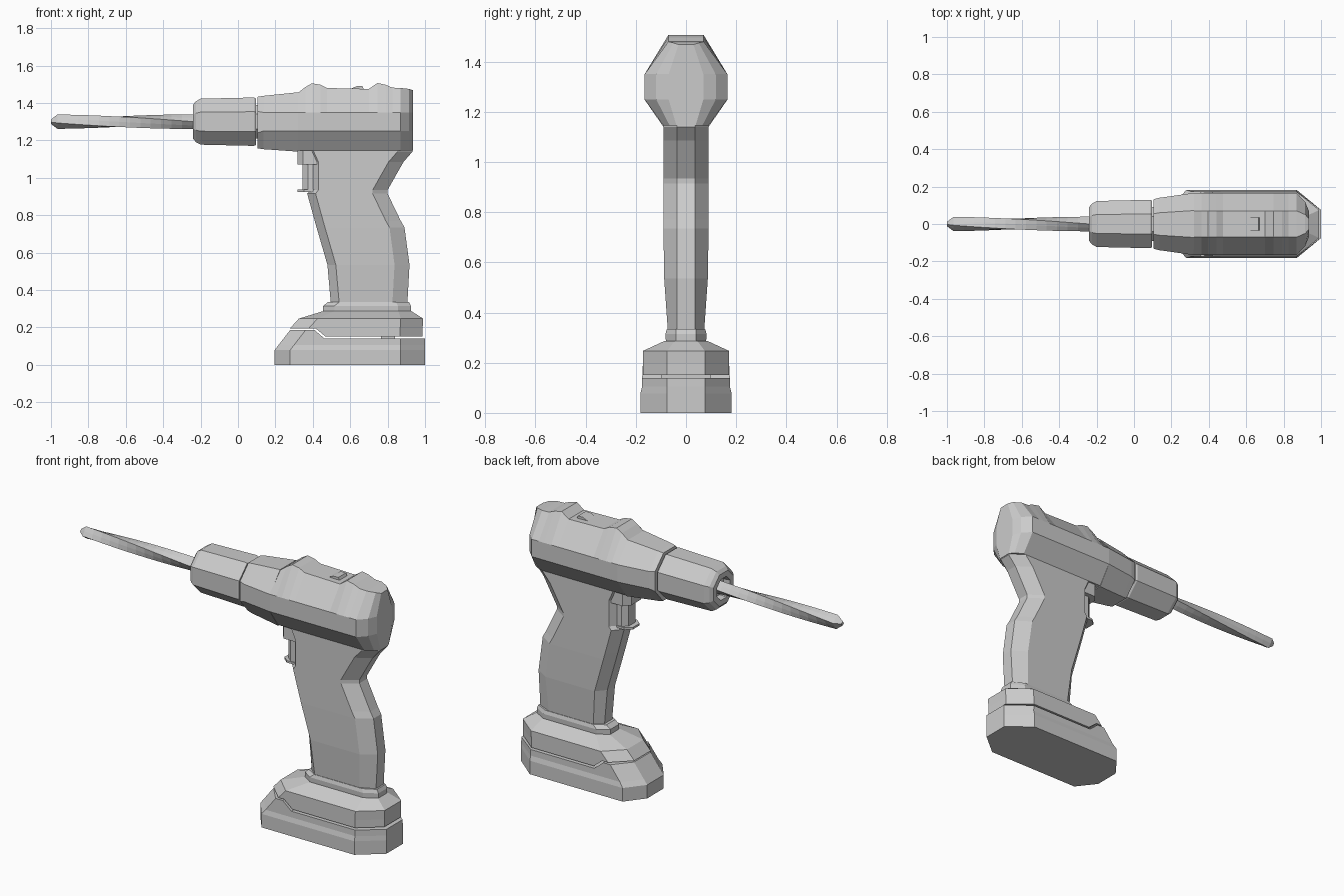
import bpy, bmesh
from math import cos, sin, pi, radians


def loft(name, rings):
    """Skin a list of equal-length 3D rings and cap both ends."""
    bm = bmesh.new()
    rows = [[bm.verts.new(p) for p in ring] for ring in rings]
    n = len(rows[0])
    for a, b in zip(rows, rows[1:]):
        for i in range(n):
            j = (i + 1) % n
            bm.faces.new((a[i], a[j], b[j], b[i]))
    bm.faces.new(rows[0])
    bm.faces.new(rows[-1][::-1])
    bmesh.ops.recalc_face_normals(bm, faces=bm.faces)
    me = bpy.data.meshes.new(name)
    bm.to_mesh(me)
    bm.free()
    ob = bpy.data.objects.new(name, me)
    bpy.context.collection.objects.link(ob)
    return ob


def plan(z, xf, xb, w, cf, cb, yf, yb):
    """Horizontal octagon: chamfered front (cf, yf) and back (cb, yb)."""
    half = [(xf, yf), (xf + cf, w), (xb - cb, w), (xb, yb)]
    return [(x, y, z) for x, y in half] + [(x, -y, z) for x, y in half[::-1]]


def section(x, top, bot, wt, wm, wb, z1=1.35, z2=1.25):
    """Upright octagon across the motor axis."""
    half = [(wt, top), (wm, z1), (wm, z2), (wb, bot)]
    return [(x, y, z) for y, z in half] + [(x, -y, z) for y, z in half[::-1]]


def prism(name, profile, w):
    """Side profile (x, z) extruded to both sides by w."""
    return loft(name, [[(x, y, z) for x, z in profile] for y in (-w, w)])


def ngon(x, radii, turn):
    n = len(radii)
    return [(x, r * cos(turn + 2 * pi * i / n), 1.3 + r * sin(turn + 2 * pi * i / n))
            for i, r in enumerate(radii)]


def cut(ob, profile):
    cutter = prism("cutter", profile, 0.4)
    cutter.hide_render = True
    mod = ob.modifiers.new("cut", "BOOLEAN")
    mod.operation, mod.solver, mod.object = "DIFFERENCE", "EXACT", cutter
    bpy.context.view_layer.objects.active = ob
    bpy.ops.object.modifier_apply(modifier=mod.name)
    bpy.data.objects.remove(cutter)


# Motor housing: top line with two humps, narrowing at the back
crest = [(0.315, 1.45, 1), (0.36, 1.485, 1), (0.395, 1.505, 1), (0.44, 1.498, 1),
         (0.475, 1.48, 1), (0.70, 1.475, 1), (0.745, 1.507, 1), (0.79, 1.497, 1),
         (0.825, 1.482, 1), (0.87, 1.48, 1), (0.915, 1.475, 0.72), (0.935, 1.468, 0.42)]
loft("motor_housing", [section(x, t, 1.145, 0.07 * k, 0.165 * k, 0.09 * k) for x, t, k in crest])

# Direction switch on top
prism("direction_switch", [(0.605, 1.46), (0.605, 1.477), (0.635, 1.49), (0.665, 1.49), (0.68, 1.46)], 0.035)

# Gear collar in front of the housing
loft("gear_collar", [section(0.085, 1.39, 1.21, 0.04, 0.09, 0.04, 1.34, 1.26),
                     section(0.105, 1.39, 1.21, 0.04, 0.09, 0.04, 1.34, 1.26),
                     section(0.105, 1.433, 1.158, 0.055, 0.132, 0.06, 1.355, 1.24),
                     section(0.135, 1.438, 1.153, 0.06, 0.14, 0.065),
                     section(0.32, 1.457, 1.14, 0.072, 0.166, 0.09)])

# Chuck with a recessed mouth
chuck = [(0.095, 0.135), (0.085, 0.14), (-0.20, 0.133), (-0.225, 0.118), (-0.24, 0.098),
         (-0.24, 0.065), (-0.20, 0.06)]
loft("chuck", [ngon(x, [r] * 8, pi / 8) for x, r in chuck])

# Twisted drill bit with a blunt point
steps = 14
bit = [ngon(-1.0, [0.012, 0.009] * 4, radians(10))]
for i in range(steps + 1):
    t = i / steps
    bit.append(ngon(-0.965 + 0.775 * t, [0.039, 0.029] * 4, radians(10 + 85 * t)))
loft("drill_bit", bit)

# Handle grip with palm notch
grip = [(1.17, 0.36, 0.93, 0.09), (1.14, 0.36, 0.933, 0.09), (1.085, 0.385, 0.885, 0.09),
        (0.935, 0.385, 0.80, 0.09), (0.915, 0.37, 0.80, 0.09), (0.77, 0.41, 0.87, 0.09),
        (0.735, 0.42, 0.89, 0.09), (0.535, 0.478, 0.917, 0.087), (0.32, 0.497, 0.905, 0.072)]
loft("handle", [plan(z, f, b, w, 0.045, 0.08, 0.035, 0.035) for z, f, b, w in grip])

# Trigger with mount and lower lip
loft("trigger_mount", [plan(z, 0.318, 0.45, 0.08, 0.03, 0.02, 0.045, 0.05) for z in (1.07, 1.155)])
loft("trigger", [plan(z, 0.345, 0.45, 0.055, 0.03, 0.02, 0.03, 0.05) for z in (0.93, 1.08)])
loft("trigger_lip", [plan(z, 0.318, 0.45, 0.06, 0.035, 0.02, 0.03, 0.05) for z in (0.925, 0.937)])

# Handle cuff
cuff = [(0.28, 0.455, 0.925, 0.08), (0.315, 0.455, 0.925, 0.082), (0.335, 0.48, 0.915, 0.076)]
loft("handle_cuff", [plan(z, f, b, w, 0.06, 0.07, 0.04, 0.04) for z, f, b, w in cuff])

# Foot and battery share one shape, parted by a stepped slit
foot = loft("foot", [plan(0.10, 0.19, 0.987, 0.172, 0.10, 0.12, 0.075, 0.075),
                     plan(0.195, 0.278, 0.987, 0.172, 0.10, 0.12, 0.075, 0.075),
                     plan(0.247, 0.325, 0.99, 0.172, 0.10, 0.12, 0.075, 0.075),
                     plan(0.287, 0.455, 0.927, 0.085, 0.06, 0.07, 0.045, 0.045)])
cut(foot, [(0, -0.1), (0, 0.195), (0.415, 0.195), (0.468, 0.151), (1.2, 0.151), (1.2, -0.1)])

battery = loft("battery", [plan(z, f, b, w, 0.083, 0.13, 0.075, 0.075) for z, f, b, w in
                           [(0, 0.195, 1.0, 0.182), (0.078, 0.195, 1.0, 0.182),
                            (0.105, 0.216, 1.0, 0.175), (0.25, 0.328, 0.997, 0.173)]])
cut(battery, [(0, 0.4), (0, 0.187), (0.408, 0.187), (0.463, 0.140), (1.2, 0.140), (1.2, 0.4)])

# Battery contact bridging the slit
prism("battery_contact", [(0.765, 0.13), (0.765, 0.16), (0.84, 0.16), (0.84, 0.13)], 0.10)
